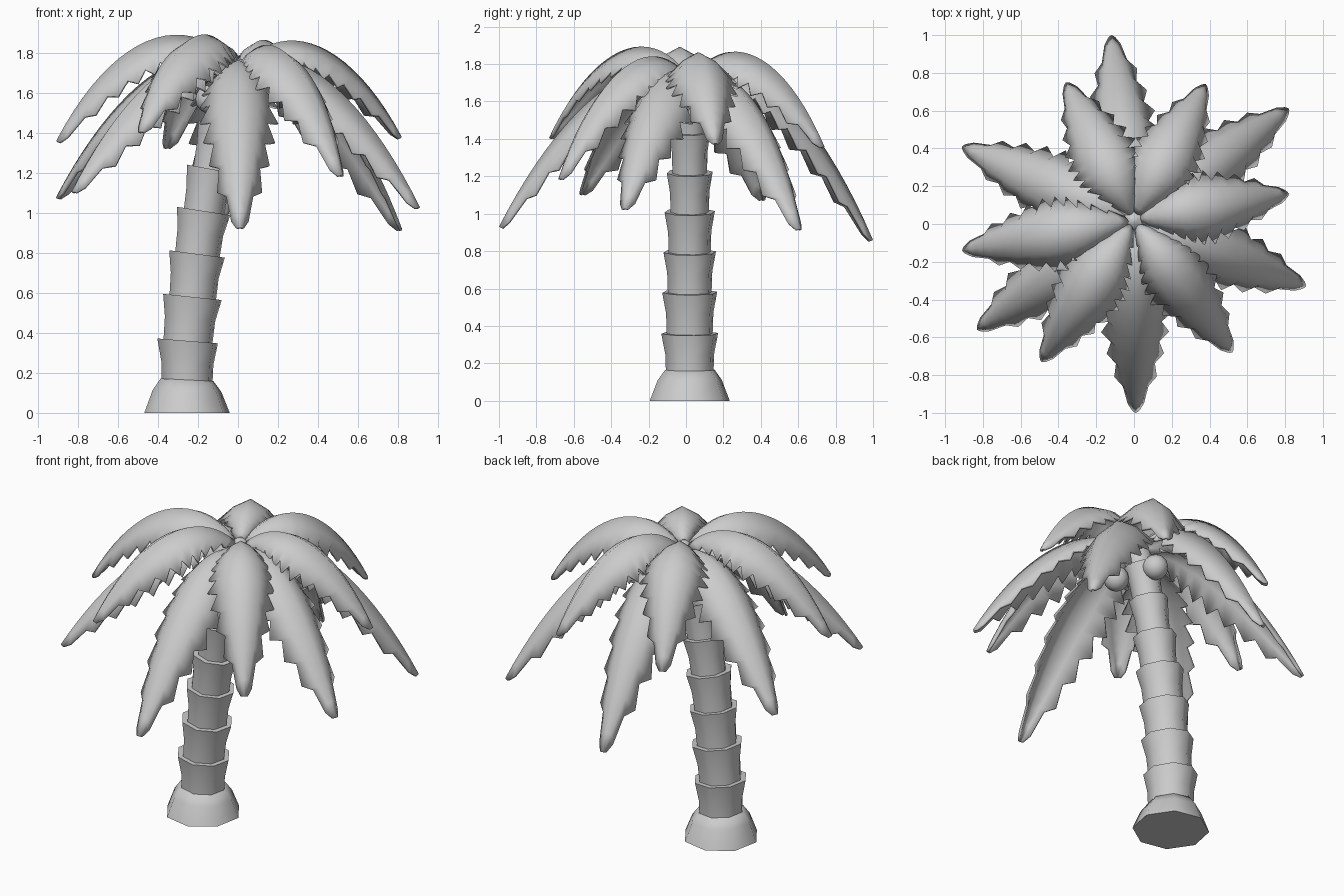
import bpy, bmesh, math
from mathutils import Vector, Matrix

if "Cube" in bpy.data.objects:
    bpy.data.objects.remove(bpy.data.objects["Cube"])

grey = bpy.data.materials.new("plain grey")
grey.diffuse_color = (0.6, 0.6, 0.6, 1)
grey.use_nodes = True
grey.node_tree.nodes["Principled BSDF"].inputs["Base Color"].default_value = grey.diffuse_color
CY = 0.02  # trunk and crown share this y


def finish(name, bm, angle=60):
    bmesh.ops.recalc_face_normals(bm, faces=bm.faces[:])
    me = bpy.data.meshes.new(name)
    bm.to_mesh(me)
    bm.free()
    me.materials.append(grey)
    ob = bpy.data.objects.new(name, me)
    bpy.context.collection.objects.link(ob)
    bpy.ops.object.select_all(action='DESELECT')
    ob.select_set(True)
    bpy.context.view_layer.objects.active = ob
    bpy.ops.object.shade_smooth_by_angle(angle=math.radians(angle))
    return ob


def lathe(name, rings, sides=8):
    """rings: (x, z, radius, tilt) from bottom to top, capped at both ends"""
    bm = bmesh.new()
    loops = []
    for x, z, r, tilt in rings:
        loop = []
        for k in range(sides):
            a = 2 * math.pi * (k + 0.25) / sides
            u = r * math.cos(a)
            loop.append(bm.verts.new((x + u * math.cos(tilt), CY + r * math.sin(a),
                                      z - u * math.sin(tilt))))
        loops.append(loop)
    for a, b in zip(loops, loops[1:]):
        for k in range(sides):
            j = (k + 1) % sides
            bm.faces.new((a[k], a[j], b[j], b[k]))
    bm.faces.new(loops[0])
    bm.faces.new(loops[-1])
    return finish(name, bm)


# Flared foot of the trunk
lathe("trunk_base", [(-0.255, 0, 0.218, 0), (-0.255, 0.11, 0.175, 0.03), (-0.255, 0.165, 0.135, 0.05)])

# Stacked bark segments, each flaring upward, along a leaning curve
joints = [(-0.255, 0.14, 0.15), (-0.252, 0.36, 0.155), (-0.228, 0.58, 0.15), (-0.205, 0.795, 0.143),
          (-0.172, 1.01, 0.137), (-0.135, 1.22, 0.125), (-0.09, 1.44, 0.113), (-0.04, 1.64, 0.105)]
for i, ((x0, z0, _), (x1, z1, r)) in enumerate(zip(joints, joints[1:])):
    tilt = 0.08 + 0.025 * i
    rings = [(x0, z0 - 0.02, r * 0.83, tilt),
             (x0 * 0.5 + x1 * 0.5, (z0 + z1) / 2, r * 0.86, tilt),
             (x1, z1, r, tilt)]
    lathe("trunk_segment_%d" % (i + 1), rings)

# Small bud where the fronds meet
lathe("crown_bud", [(-0.04, 1.6, 0.08, 0), (0, 1.7, 0.09, 0), (0, 1.77, 0.02, 0)])

# Coconuts under the crown
for i, p in enumerate([(-0.05, 0.13, 1.59), (0.08, -0.06, 1.55), (-0.14, -0.07, 1.57)]):
    bm = bmesh.new()
    bmesh.ops.create_uvsphere(bm, u_segments=12, v_segments=8, radius=0.073,
                              matrix=Matrix.Translation(p))
    finish("coconut_%d" % (i + 1), bm)

# Half-width of a frond along its length
WIDTH = [(0, 0.03), (0.15, 0.105), (0.35, 0.175), (0.55, 0.195), (0.72, 0.165), (0.87, 0.11), (1, 0.02)]


def half_width(t):
    for (a, wa), (b, wb) in zip(WIDTH, WIDTH[1:]):
        if t <= b:
            return wa + (wb - wa) * (t - a) / (b - a)
    return WIDTH[-1][1]


def frond(name, tip_x, tip_y, z_points):
    """Arched, folded leaf with saw teeth; z_points are the Bezier heights of its ridge"""
    out = Vector((tip_x, tip_y - CY, 0))
    length = out.length
    out.normalize()
    side = Vector((-out.y, out.x, 0))
    up = Vector((0, 0, 1))
    P = [Vector((r, z)) for r, z in zip((0.03, 0.3 * length, 0.69 * length, length), z_points)]

    def point(t, s, w):
        q = 1 - t
        c = P[0] * q**3 + P[1] * 3 * q * q * t + P[2] * 3 * q * t * t + P[3] * t**3
        d = (P[1] - P[0]) * q * q + (P[2] - P[1]) * 2 * q * t + (P[3] - P[2]) * t * t
        d.normalize()
        drop = w * (0.30 * abs(s) + 0.45 * s * s)
        r, z = c.x + d.y * drop, c.y - d.x * drop
        return Vector((0, CY, 0)) + out * r + up * z + side * (s * w)

    teeth = 10
    rows = 2 * teeth
    bm = bmesh.new()
    grid = []
    for i in range(rows + 1):
        t = i / rows
        w = half_width(t)
        te, we = t, w
        if 0 < i < rows:
            if i % 2:                       # tooth point, swept toward the tip
                te = t + 0.55 / rows
                we = half_width(te) + 0.008
            else:                           # notch
                we = w * 0.76
        grid.append([bm.verts.new(point(te, -1, we)), bm.verts.new(point(t, -0.5, w)),
                     bm.verts.new(point(t, 0, w)),
                     bm.verts.new(point(t, 0.5, w)), bm.verts.new(point(te, 1, we))])
    for a, b in zip(grid, grid[1:]):
        for k in range(4):
            bm.faces.new((a[k], a[k + 1], b[k + 1], b[k]))
    ob = finish(name, bm)
    if ob.data.polygons[4].normal.z < 0:
        ob.data.flip_normals()
    m = ob.modifiers.new("thickness", 'SOLIDIFY')
    m.thickness = 0.014
    m.offset = -1


# Six upper fronds: tip x, tip y, ridge heights
upper = [(0.38, 0.74, (1.75, 1.98, 1.88, 1.36)), (0.82, 0.16, (1.75, 1.98, 1.86, 1.38)),
         (0.52, -0.68, (1.75, 1.97, 1.80, 1.19)), (-0.49, -0.73, (1.76, 2.02, 1.90, 1.41)),
         (-0.91, -0.14, (1.76, 2.02, 1.90, 1.36)), (-0.36, 0.75, (1.75, 1.99, 1.86, 1.33))]
# Six lower, longer fronds in the gaps
lower = [(-0.12, 1.0, (1.72, 1.92, 1.57, 0.86)), (0.82, 0.61, (1.72, 1.90, 1.56, 0.92)),
         (0.91, -0.33, (1.72, 1.90, 1.60, 1.03)), (0.01, -1.0, (1.72, 1.90, 1.55, 0.93)),
         (-0.83, -0.56, (1.72, 1.91, 1.62, 1.11)), (-0.91, 0.41, (1.72, 1.91, 1.62, 1.08))]
for label, group in (("upper", upper), ("lower", lower)):
    for i, (x, y, zs) in enumerate(group):
        frond("%s_frond_%d" % (label, i + 1), x, y, zs)
